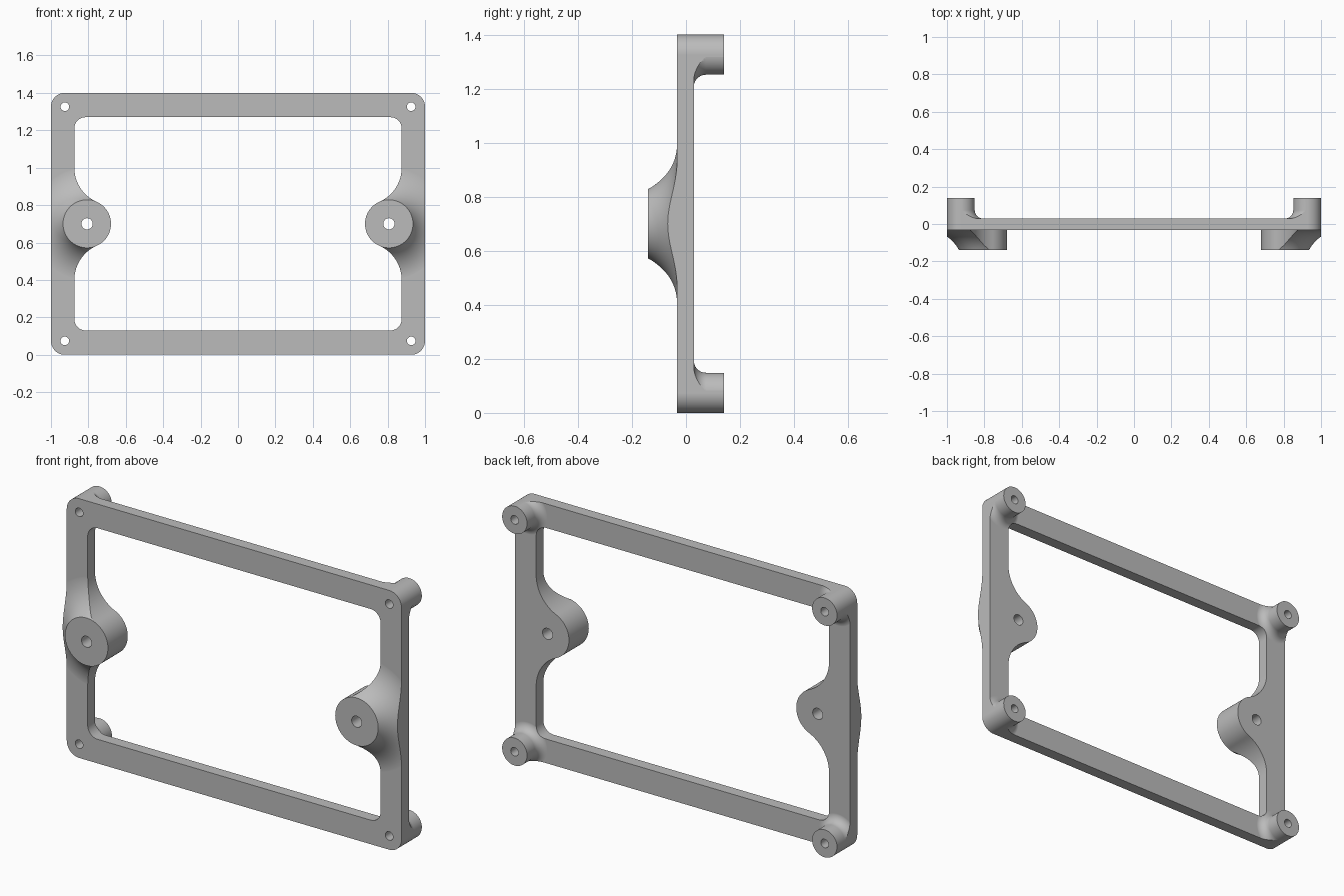
import bpy
import bmesh
from math import sin, cos, pi, sqrt, atan2, asin

if "Cube" in bpy.data.objects:
    bpy.data.objects.remove(bpy.data.objects["Cube"])

# Main sizes
HEIGHT, MID = 1.4, 0.7
FRONT, BACK = -0.033, 0.029          # faces of the flat frame
TIP = 0.14                           # reach of bosses and posts
BOSS_X, BOSS_R, BOSS_FILLET = 0.807, 0.128, 0.2
POST_R, POST_FILLET = 0.074, 0.045
OPEN_X, OPEN_Z, OPEN_R = 0.875, 0.57, 0.06
BOSS_HOLE, POST_HOLE = 0.03, 0.023
EPS = 0.0005


def arc(cx, cy, r, a0, a1, n):
    return [(cx + r * cos(a0 + (a1 - a0) * i / n),
             cy + r * sin(a0 + (a1 - a0) * i / n)) for i in range(n + 1)]


def finish(name, bm):
    bmesh.ops.recalc_face_normals(bm, faces=bm.faces)
    mesh = bpy.data.meshes.new(name)
    bm.to_mesh(mesh)
    bm.free()
    obj = bpy.data.objects.new(name, mesh)
    bpy.context.collection.objects.link(obj)
    return obj


def prism(name, outline, y0, y1):
    """Extrude an outline of (x, z) points along y."""
    bm = bmesh.new()
    face = bm.faces.new([bm.verts.new((x, y0, z)) for x, z in outline])
    new = bmesh.ops.extrude_face_region(bm, geom=[face])["geom"]
    verts = [v for v in new if isinstance(v, bmesh.types.BMVert)]
    bmesh.ops.translate(bm, verts=verts, vec=(0, y1 - y0, 0))
    return finish(name, bm)


def lathe(name, x, z, profile, n=96):
    """Turn a profile of (radius, y) points about an axis along y."""
    bm = bmesh.new()
    rings = [[bm.verts.new((x + r * cos(2 * pi * i / n), y,
                            z + r * sin(2 * pi * i / n))) for i in range(n)]
             for r, y in profile]
    for a, b in zip(rings, rings[1:]):
        for i in range(n):
            j = (i + 1) % n
            bm.faces.new((a[i], a[j], b[j], b[i]))
    bm.faces.new(rings[0])
    bm.faces.new(rings[-1])
    return finish(name, bm)


def combine(target, tool, operation):
    mod = target.modifiers.new("combine", "BOOLEAN")
    mod.operation, mod.solver, mod.object = operation, "EXACT", tool
    bpy.context.view_layer.update()
    graph = bpy.context.evaluated_depsgraph_get()
    mesh = bpy.data.meshes.new_from_object(target.evaluated_get(graph))
    target.modifiers.clear()
    target.data = mesh
    bpy.data.objects.remove(tool)


def mirrored(quarter):
    """Close a loop from its right upper quarter, about x = 0 and z = MID."""
    flip_x = [(-x, z) for x, z in reversed(quarter)]
    top = quarter + flip_x
    loop = top + [(x, 2 * MID - z) for x, z in reversed(top)]
    return [p for i, p in enumerate(loop)
            if abs(p[0] - loop[i - 1][0]) + abs(p[1] - loop[i - 1][1]) > 1e-5]


# Flat plate, oversized until it is trimmed to the outline
frame = prism("mounting_frame", mirrored([(1.1, MID + 0.8)]), FRONT, BACK)

# Front bosses with a wide concave flare
centre_r = BOSS_R + EPS + sqrt(BOSS_FILLET**2 - (TIP + FRONT - BOSS_FILLET)**2)
centre_y = FRONT - BOSS_FILLET + 0.0001
tip_angle = asin((-TIP - centre_y) / BOSS_FILLET)
flare = arc(centre_r, centre_y, BOSS_FILLET, pi - tip_angle, pi / 2, 20)
flare[0] = (BOSS_R + EPS, -TIP)
for s in (-1, 1):
    combine(frame, lathe("boss", s * BOSS_X, MID, flare + [(centre_r, 0)]), "UNION")

# Back corner posts with a small fillet at the root
corners = [(sx * (1 - POST_R), MID + sz * (MID - POST_R))
           for sx in (-1, 1) for sz in (-1, 1)]
root = arc(POST_R + EPS + POST_FILLET, BACK + POST_FILLET - 0.0001,
           POST_FILLET, pi, 1.5 * pi, 10)
post = [(POST_R + EPS, TIP)] + root + [(POST_R + EPS + POST_FILLET, 0)]
for x, z in corners:
    combine(frame, lathe("post", x, z, post), "UNION")

# Trim to the rounded outer outline
outer = mirrored(arc(1 - POST_R, HEIGHT - POST_R, POST_R, 0, pi / 2, 20))
combine(frame, prism("outer_trim", outer, -0.3, 0.3), "INTERSECT")

# Cut the opening, which bulges around each boss
fx, fz = OPEN_X - BOSS_FILLET, MID + sqrt(
    (BOSS_FILLET + BOSS_R)**2 - (OPEN_X - BOSS_FILLET - BOSS_X)**2)
meet = atan2(fz - MID, fx - BOSS_X)
quarter = arc(BOSS_X, MID, BOSS_R, pi, meet, 20)
quarter += arc(fx, fz, BOSS_FILLET, meet - pi, 0, 20)[1:]
quarter += arc(OPEN_X - OPEN_R, MID + OPEN_Z - OPEN_R, OPEN_R, 0, pi / 2, 12)
combine(frame, prism("opening", mirrored(quarter), -0.3, 0.3), "DIFFERENCE")

# Drill the screw holes
holes = [(x, z, POST_HOLE) for x, z in corners]
holes += [(s * BOSS_X, MID, BOSS_HOLE) for s in (-1, 1)]
for x, z, r in holes:
    combine(frame, lathe("drill", x, z, [(r, -0.3), (r, 0.3)], 40), "DIFFERENCE")

# Single grey material
grey = bpy.data.materials.new("plain_grey")
grey.use_nodes = True
colour = (0.5, 0.5, 0.5, 1)
grey.diffuse_color = colour
grey.node_tree.nodes["Principled BSDF"].inputs["Base Color"].default_value = colour
frame.data.materials.clear()
frame.data.materials.append(grey)

# Smooth the curved faces and keep the flats flat
bpy.ops.object.select_all(action="DESELECT")
frame.select_set(True)
bpy.context.view_layer.objects.active = frame
bpy.ops.object.shade_smooth_by_angle(angle=pi / 6)
weighted = frame.modifiers.new("flat_normals", "WEIGHTED_NORMAL")
weighted.keep_sharp = True
